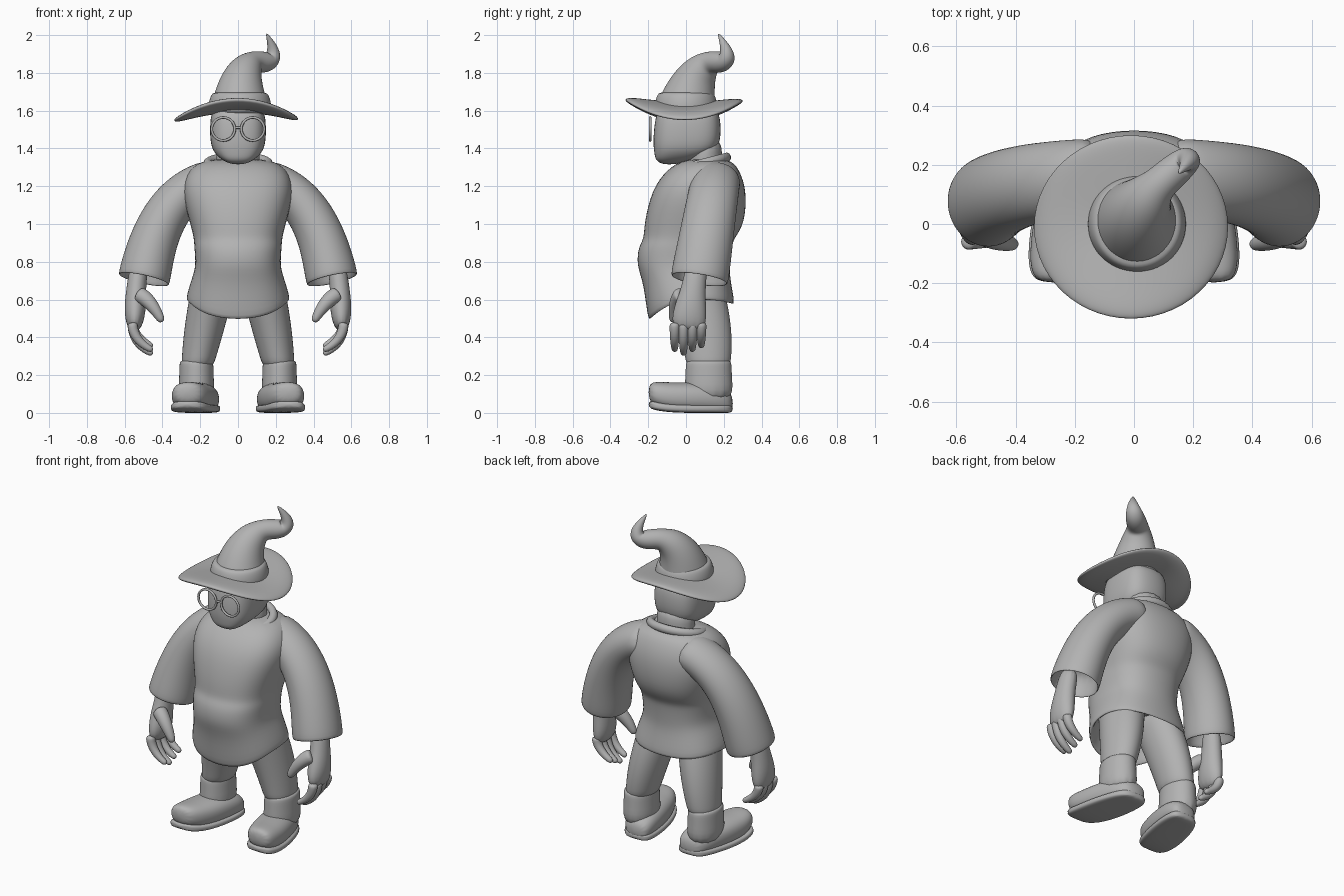
import bpy, bmesh, math
from mathutils import Vector

cube = bpy.data.objects.get("Cube")
if cube:
    bpy.data.objects.remove(cube)

shade = .45
colour = (shade, shade, shade, 1)
grey = bpy.data.materials.new("plain grey")
grey.use_nodes = True
grey.diffuse_color = colour
grey.node_tree.nodes["Principled BSDF"].inputs["Base Color"].default_value = colour

X, Y, Z = Vector((1, 0, 0)), Vector((0, 1, 0)), Vector((0, 0, 1))
SIDES = 14


def mirror_x(obj):
    modifier = obj.modifiers.new("mirror", "MIRROR")
    modifier.use_mirror_merge = False


def loft(name, rings, axis=Z, ref=Y, power=2, hollow=False, mirror=False, bend=None):
    """Skin rings of (x, y, z, half width, half depth); axis=None follows the path."""
    centres = [Vector(ring[:3]) for ring in rings]
    loops = []
    for i, (centre, ring) in enumerate(zip(centres, rings)):
        following = centres[min(i + 1, len(rings) - 1)]
        previous = centres[max(i - 1, 0)]
        tangent = axis or (following - previous).normalized()
        depth = (ref - tangent * ref.dot(tangent)).normalized()
        width = depth.cross(tangent)
        loop = []
        for k in range(SIDES):
            angle = math.tau * (k + .5) / SIDES
            c, s = math.cos(angle), math.sin(angle)
            across = math.copysign(abs(c) ** (2 / power), c) * ring[3]
            along = math.copysign(abs(s) ** (2 / power), s) * ring[4]
            # slightly oversized, because subdivision shrinks the ring
            loop.append(centre + (width * across + depth * along) * 1.035)
        loops.append(loop)
    if hollow:  # turn the last edge inwards
        end, inside, last = centres[-1], centres[-2], loops[-1]
        loops.append([end + (p - end) * .9 for p in last])
        loops.append([inside + (p - end) * .75 for p in last])
    bm = bmesh.new()
    rows = [[bm.verts.new(bend(p) if bend else p) for p in loop] for loop in loops]
    for low, high in zip(rows, rows[1:]):
        for k in range(SIDES):
            n = (k + 1) % SIDES
            bm.faces.new((low[k], low[n], high[n], high[k]))
    bm.faces.new(rows[0][::-1])
    bm.faces.new(rows[-1])
    bmesh.ops.recalc_face_normals(bm, faces=bm.faces)
    for face in bm.faces:
        face.smooth = True
    mesh = bpy.data.meshes.new(name)
    bm.to_mesh(mesh)
    bm.free()
    mesh.materials.append(grey)
    obj = bpy.data.objects.new(name, mesh)
    bpy.context.collection.objects.link(obj)
    if mirror:
        mirror_x(obj)
    smooth = obj.modifiers.new("smooth", "SUBSURF")
    smooth.levels = smooth.render_levels = 2


def sweep(start, control, end, first, last, ease=2, steps=6):
    """Rings along a curved path, their size changing from first to last."""
    a, b, c = Vector(start), Vector(control), Vector(end)
    rings = []
    for i in range(steps + 1):
        t = i / steps
        centre = a.lerp(b, t).lerp(b.lerp(c, t), t)
        size = Vector(first).lerp(Vector(last), t ** ease)
        rings.append((*centre, *size))
    return rings


def torus(name, location, major, minor, tilt, depth=1, mirror=False):
    bpy.ops.mesh.primitive_torus_add(major_segments=32, minor_segments=10,
                                     major_radius=major, minor_radius=minor)
    obj = bpy.context.object
    obj.name = name
    obj.location, obj.rotation_euler.x, obj.scale.y = location, tilt, depth
    bpy.ops.object.transform_apply()
    bpy.ops.object.shade_smooth()
    obj.data.materials.append(grey)
    if mirror:
        mirror_x(obj)


def tunic_hem(p):
    """Dip the hem at the front and slightly at the back."""
    fade = max(0, min(1, (.76 - p.z) / .16))
    side = (p.y - .03) / .23
    return p - Z * fade * side * side * (.12 if side < 0 else .03)


# Tunic: height, half width, front and back
tunic = [(1.35, .17, 0, .23), (1.29, .26, -.1, .28), (1.18, .3, -.18, .32),
         (1, .25, -.22, .31), (.92, .23, -.22, .25), (.88, .23, -.25, .24),
         (.78, .22, -.26, .23), (.72, .24, -.22, .23), (.6, .28, -.2, .26)]
loft("tunic", [(0, (front + back) / 2, z, w, (back - front) / 2) for z, w, front, back in tunic],
     power=2.5, hollow=True, bend=tunic_hem)
torus("collar", (0, .085, 1.32), .16, .025, tilt=.25, depth=.85)

# Wide sleeves growing out of the shoulders
loft("sleeves", sweep((.1, .16, 1.24), (.42, .15, 1.2), (.5, .07, .7), (.11, .13), (.14, .155)),
     axis=None, hollow=True, mirror=True)

# Hands with curled fingers and a thumb
loft("hands", [(.52, .06, .8, .05, .06), (.54, .04, .66, .05, .06),
               (.545, .02, .54, .06, .09), (.55, .01, .43, .035, .09)], axis=None, mirror=True)
for i, finger in enumerate(("index", "middle", "ring", "little")):
    y = .047 * i - .06
    tip = .31 + .02 * abs(i - 1)
    loft(finger + "_fingers", sweep((.56, y, .48), (.56, y, tip + .05), (.45, y, tip),
                                    (.027, .027), (.015, .015)), axis=None, mirror=True)
loft("thumbs", sweep((.53, -.02, .63), (.46, -.06, .6), (.4, -.07, .48),
                     (.042, .042), (.018, .018)), axis=None, mirror=True)

# Trouser legs and boot shafts
loft("legs", sweep((.12, .03, .72), (.18, .12, .45), (.22, .12, .22), (.115, .15), (.08, .11)),
     mirror=True)
shaft = [(.28, .08), (.27, .09), (.19, .09), (.05, .1)]
loft("boot_shafts", [(.22, .12, z, w, w * 1.35) for z, w in shaft], mirror=True)

# Feet and soles run from heel to toe, turned out, with lifted toes
feet, soles = [], []
for i in range(9):
    s = i / 8
    x, y = .18 + .09 * s, .25 - .45 * s
    swell = math.sqrt(abs(math.sin(math.pi * s)))
    lift = .06 * s ** 6
    half = .05 + .03 * swell
    feet.append((x, y, half + lift, .06 + .05 * swell, half))
    soles.append((x, y, .022 + lift * .4, .065 + .05 * swell, .022))
loft("feet", feet, axis=-Y, ref=Z, power=2.4, mirror=True)
loft("soles", soles, axis=-Y, ref=Z, power=4, mirror=True)

# Neck and head
loft("neck", [(0, .1, z, .115, .09) for z in (1.26, 1.35, 1.46)])
head = [(1.315, -.09, .03, .03), (1.335, -.07, .08, .09), (1.375, -.01, .125, .155),
        (1.43, .005, .147, .178), (1.57, .01, .147, .172), (1.63, .01, .12, .14)]
loft("head", [(0, y, z, w, d) for z, y, w, d in head], power=2.9)

# Round spectacles
wire = .006
torus("spectacle_rims", (.078, -.19, 1.503), .061, .007, tilt=math.pi / 2, mirror=True)
loft("spectacle_bridge", [(x, -.19, 1.51, wire, wire) for x in (-.025, 0, .025)], axis=X, ref=Z)

# Hat: saddle-shaped brim with a thick edge, band and bent crown
brim = []
for i in range(9):
    angle = math.pi * i / 8
    radius = .13 + .2 * math.sqrt(abs(math.sin(angle)))
    brim.append((-.01, -.01, 1.62 - .025 * math.cos(angle), radius, radius * .945))
loft("hat_brim", brim, bend=lambda p: p + Z * (p.y ** 2 * .4 - p.x ** 2 * .65))
band = [(1.56, .168), (1.64, .167), (1.69, .15), (1.7, .13)]
loft("hat_band", [(.01, 0, z, r, r) for z, r in band])
bend_point = (.09, .14, 1.86)
crown = sweep((.01, 0, 1.6), (0, .04, 1.82), bend_point, (.155, .16), (.058, .058), ease=1)
peak = sweep(bend_point, (.25, .28, 1.83), (.15, .17, 2.01), (.058, .058), (.004, .004))
loft("hat_crown", crown + peak[1:], axis=None)
